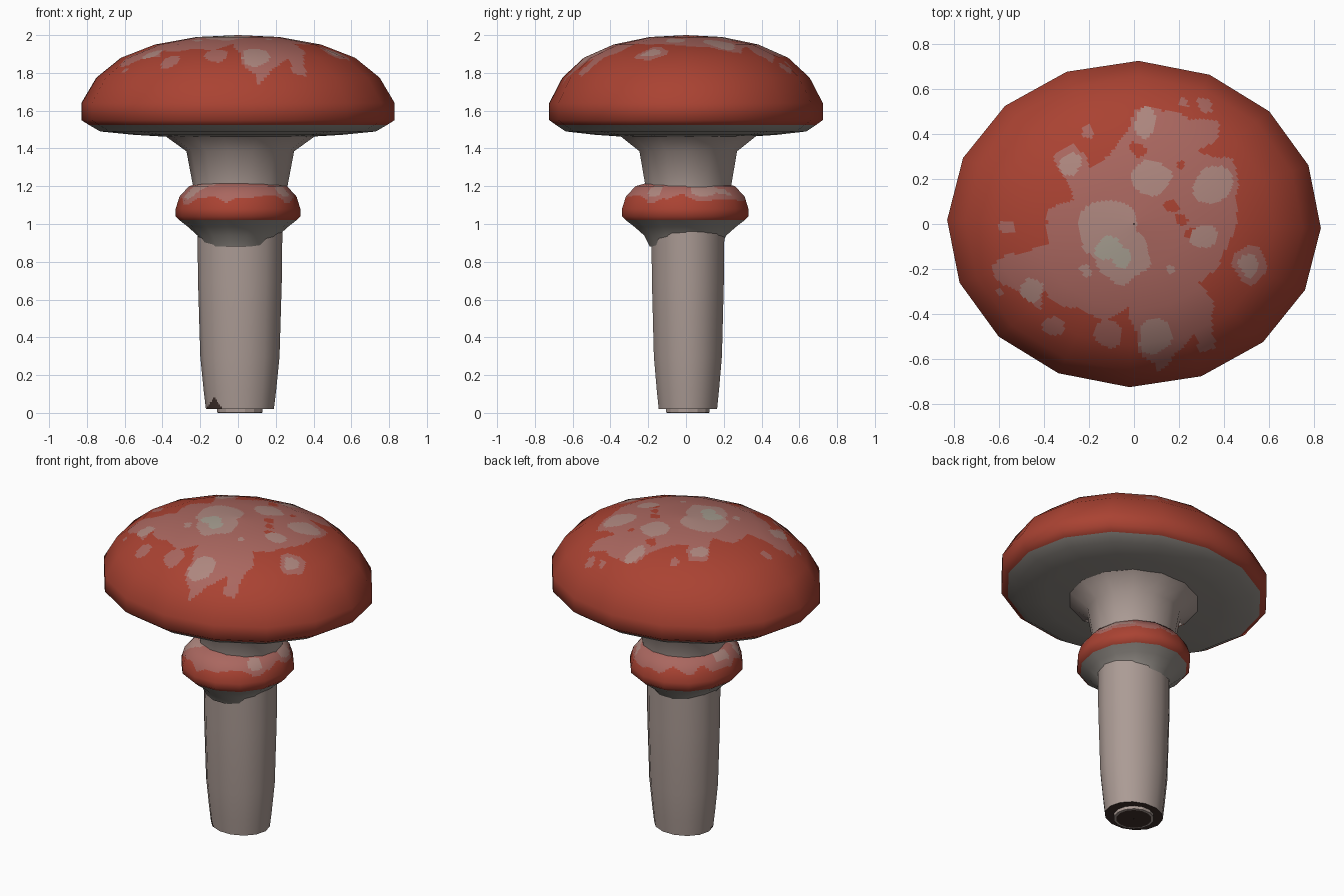
import bpy, math
from mathutils import Vector, noise

if "Cube" in bpy.data.objects:
    bpy.data.objects.remove(bpy.data.objects["Cube"])


def material(name, r, g, b):
    m = bpy.data.materials.new(name)
    m.diffuse_color = (r, g, b, 1)
    m.use_nodes = True
    m.node_tree.nodes["Principled BSDF"].inputs["Base Color"].default_value = m.diffuse_color
    return m


MATS = [material("cap red", 0.40, 0.055, 0.032),
        material("faded pink", 0.40, 0.135, 0.115),
        material("pale spot", 0.42, 0.24, 0.21),
        material("lichen grey", 0.38, 0.34, 0.28),
        material("stem beige", 0.41, 0.33, 0.30),
        material("gill grey", 0.30, 0.275, 0.25),
        material("dark soil", 0.05, 0.03, 0.025)]
RED, PINK, PALE, LICHEN, STEM, GILL, DARK = range(7)


def lathe(name, prof, sy, n, k, rule, cx=0.0, cy=0.0, phase=0.0, smooth=True):
    """Low-poly oval lathe; each facet is cut k x k so the colours can follow a rule."""
    tang = []
    for i in range(len(prof)):
        t = Vector((0, 0))
        for a, b in ((i - 1, i), (i, i + 1)):
            if a >= 0 and b < len(prof):
                t += (Vector(prof[b]) - Vector(prof[a])).normalized()
        tang.append(t.normalized())

    def cage(i, j):
        a = phase + 2 * math.pi * j / n
        r, z = prof[i]
        c, s = math.cos(a), math.sin(a)
        p = Vector((cx + r * c, cy + r * sy * s, z))
        nor = Vector((tang[i].y * c, tang[i].y * s / sy, -tang[i].x)).normalized()
        return p, nor

    rows, cols = (len(prof) - 1) * k + 1, n * k
    verts, normals = [], []
    for u in range(rows):
        i = min(u // k, len(prof) - 2)
        fu = u / k - i
        for v in range(cols):
            j, fv = v // k, (v % k) / k
            q = [cage(i, j), cage(i, j + 1), cage(i + 1, j), cage(i + 1, j + 1)]
            lo = [q[0][m].lerp(q[1][m], fv) for m in (0, 1)]
            hi = [q[2][m].lerp(q[3][m], fv) for m in (0, 1)]
            verts.append(lo[0].lerp(hi[0], fu))
            normals.append(lo[1].lerp(hi[1], fu).normalized())
    faces = [(u * cols + v, u * cols + (v + 1) % cols,
              (u + 1) * cols + (v + 1) % cols, (u + 1) * cols + v)
             for u in range(rows - 1) for v in range(cols)]
    me = bpy.data.meshes.new(name)
    me.from_pydata(verts, [], faces)
    ob = bpy.data.objects.new(name, me)
    bpy.context.collection.objects.link(ob)
    picks = [rule(p.center) for p in me.polygons]
    used = sorted(set(picks))
    for m in used:
        me.materials.append(MATS[m])
    for p, m in zip(me.polygons, picks):
        p.material_index = used.index(m)
        p.use_smooth = smooth
    if smooth:
        me.normals_split_custom_set_from_vertices(normals)
    return ob


# Patch layout on the cap, seen from above
OUTLINE = [(-.03, .40), (-.02, .50), (.10, .52), (.25, .46), (.38, .46), (.38, .36),
           (.27, .32), (.43, .28), (.46, .10), (.45, -.02), (.38, -.20), (.28, -.25),
           (.35, -.35), (.36, -.55), (.30, -.58), (.25, -.50), (.12, -.66), (.02, -.55),
           (-.02, -.36), (-.12, -.42), (-.30, -.37), (-.40, -.30), (-.42, -.38),
           (-.60, -.24), (-.64, -.17), (-.50, -.12), (-.38, -.10), (-.39, .05),
           (-.28, .12), (-.35, .30), (-.26, .35), (-.20, .24), (-.10, .30)]
PINK_BLOBS = [(-.56, -.02, .035), (-.36, -.46, .04), (-.12, -.48, .06), (-.20, .40, .025),
              (.22, .54, .022), (.31, .53, .035), (.52, -.18, .085), (-.60, -.30, .018)]
RED_GAPS = [(.16, .08, .03), (.20, .02, .03), (.25, -.04, .025), (.20, .26, .02), (.02, .33, .03)]
PALE_BLOBS = [(.05, .45, .06), (.07, .20, .085), (.35, .17, .08), (.31, -.06, .055),
              (-.28, .26, .045), (-.46, -.30, .05), (.10, -.50, .08), (.51, -.19, .05),
              (-.12, -.02, .13), (-.05, -.14, .12), (-.22, -.21, .025), (.17, -.20, .02)]
LICHEN_BLOBS = [(-.11, -.11, .055), (-.06, -.15, .05)]


def inside(x, y, poly):
    hit = False
    for (x1, y1), (x2, y2) in zip(poly, poly[1:] + poly[:1]):
        if (y1 > y) != (y2 > y) and x < x1 + (y - y1) * (x2 - x1) / (y2 - y1):
            hit = not hit
    return hit


def in_blobs(x, y, blobs):
    return any((x - a) ** 2 + (y - b) ** 2 < r * r for a, b, r in blobs)


def cap_rule(c):
    x = c.x + 0.025 * noise.noise(Vector((c.x * 11, c.y * 11, 1.3)))
    y = c.y + 0.025 * noise.noise(Vector((c.x * 11, c.y * 11, 7.7)))
    if in_blobs(x, y, LICHEN_BLOBS):
        return LICHEN
    if in_blobs(x, y, PALE_BLOBS):
        return PALE
    if in_blobs(x, y, RED_GAPS):
        return RED
    return PINK if inside(x, y, OUTLINE) or in_blobs(x, y, PINK_BLOBS) else RED


def ring_rule(c):
    h = c.z + 0.055 * noise.noise(Vector((c.x * 9, c.y * 9, 2.1)))
    if h > 1.165 and noise.noise(Vector((c.x * 10, c.y * 10, 5.5))) > 0.25:
        return PALE
    return PINK if h > 1.135 else RED


def stem_rule(c):
    # dark notch at the front foot
    notch = c.y < 0 and c.z < 0.085 and abs(c.x + 0.125) < (0.09 - c.z) * 0.6
    return DARK if notch else STEM


# Cap skin
lathe("cap", [(.79, 1.525), (.83, 1.55), (.83, 1.64), (.75, 1.775), (.62, 1.88),
              (.44, 1.95), (.22, 1.99), (.002, 2.0)], .873, 16, 15, cap_rule, phase=-.024)
# Cap underside flaring out of the upper stem
lathe("cap_underside", [(.38, 1.462), (.55, 1.472), (.73, 1.49), (.79, 1.525)],
      .873, 16, 2, lambda c: GILL, phase=-.024)
lathe("upper_stem", [(.235, 1.10), (.25, 1.2), (.285, 1.385), (.41, 1.475)], .93, 14, 2,
      lambda c: STEM, cx=.012, cy=.012)
# Ring and its skirt
lathe("ring", [(.31, 1.02), (.33, 1.04), (.33, 1.08), (.31, 1.145), (.26, 1.2), (.19, 1.22)],
      1.04, 14, 8, ring_rule, cy=-.004)
lathe("ring_skirt", [(.185, .88), (.215, .94), (.265, .985), (.31, 1.02)],
      1.04, 14, 2, lambda c: GILL, cy=-.004)
# Lower stem
lathe("lower_stem", [(.18, .02), (.192, .12), (.21, .3), (.222, .7), (.226, 1.05)], .88, 14, 8,
      stem_rule, cx=.01, cy=.01)
# Foot: dark cut face and small raised plug
lathe("foot_face", [(.002, .021), (.18, .02)], .88, 14, 1, lambda c: DARK,
      cx=.01, cy=.01, smooth=False)
lathe("foot_plug", [(.002, 0), (.105, 0), (.12, .001), (.12, .022)], .98, 14, 1,
      lambda c: DARK if math.hypot(c.x - .01, c.y - .01) < .1 else STEM,
      cx=.01, cy=.01, smooth=False)
